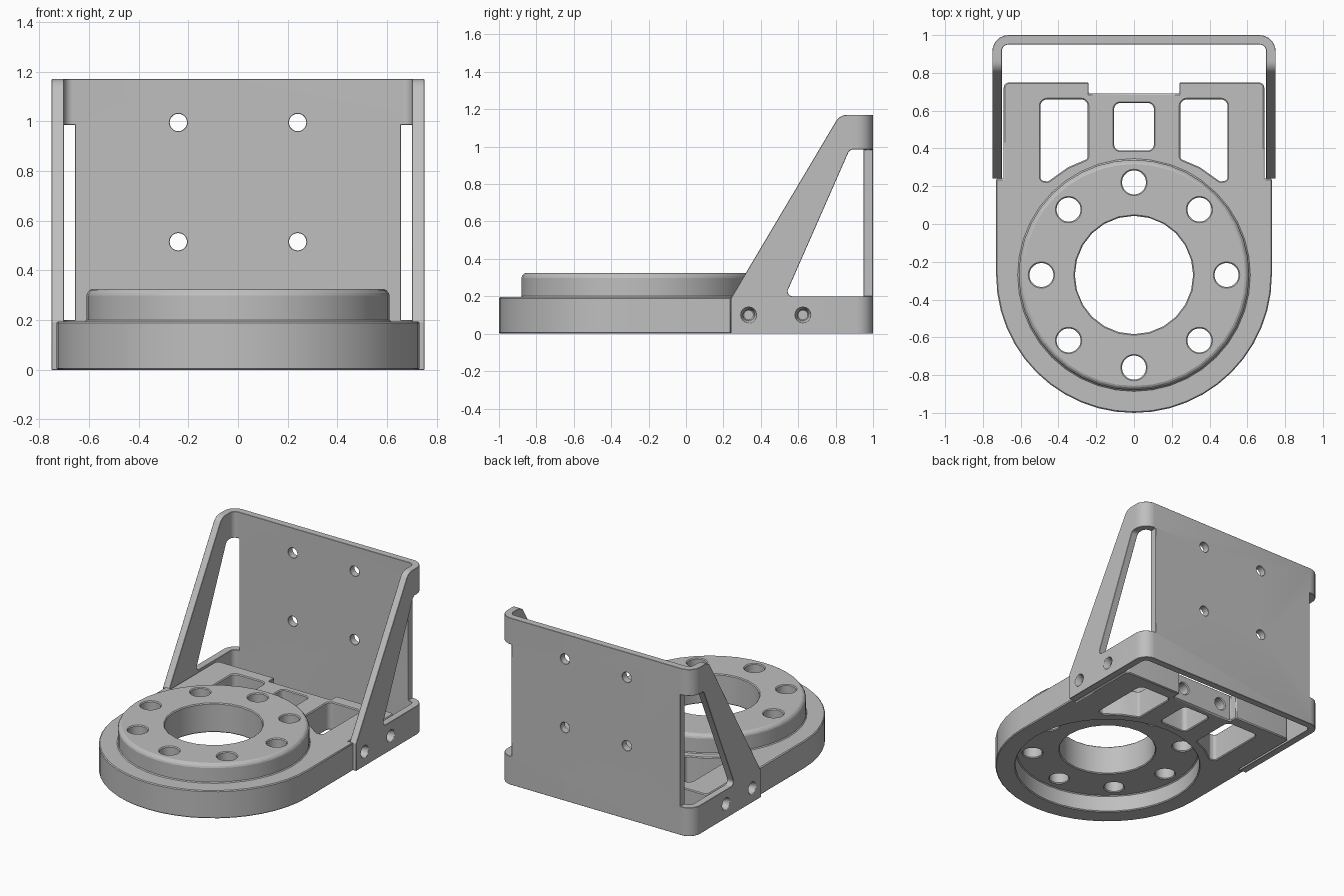
import bpy, bmesh, math
from mathutils import Vector

if "Cube" in bpy.data.objects:
    bpy.data.objects.remove(bpy.data.objects["Cube"])

grey = bpy.data.materials.new("plain_grey")
grey.use_nodes = True
grey.diffuse_color = (0.52, 0.52, 0.52, 1)
grey.node_tree.nodes["Principled BSDF"].inputs["Base Color"].default_value = grey.diffuse_color


def rounded(points, steps=5):
    """Polygon from (u, v, corner radius) entries."""
    out = []
    for i, (u, v, r) in enumerate(points):
        p = Vector((u, v))
        if r == 0:
            out.append(p)
            continue
        a = (Vector(points[i - 1][:2]) - p).normalized()
        b = (Vector(points[(i + 1) % len(points)][:2]) - p).normalized()
        half = a.angle(b) / 2
        centre = p + (a + b).normalized() * r / math.sin(half)
        start = p + a * r / math.tan(half) - centre
        end = p + b * r / math.tan(half) - centre
        for k in range(steps + 1):
            t = k / steps
            out.append(centre + (start * (1 - t) + end * t).normalized() * r)
    return out


def arc(u, v, r, a0=0, a1=360, n=24):
    count = n if a1 - a0 == 360 else n + 1
    angles = [math.radians(a0 + (a1 - a0) * k / n) for k in range(count)]
    return [Vector((u + r * math.cos(t), v + r * math.sin(t))) for t in angles]


def loft(name, axis, *sections):
    """Solid through (offset, outline) sections along an axis."""
    place = {"x": lambda p, w: (w, p.x, p.y),
             "y": lambda p, w: (p.x, w, p.y),
             "z": lambda p, w: (p.x, p.y, w)}[axis]
    bm = bmesh.new()
    rings = [[bm.verts.new(place(p, w)) for p in pts] for w, pts in sections]
    n = len(rings[0])
    for lo, hi in zip(rings, rings[1:]):
        for i in range(n):
            j = (i + 1) % n
            bm.faces.new((lo[i], lo[j], hi[j], hi[i]))
    bm.faces.new(rings[0])
    bm.faces.new(rings[-1])
    bmesh.ops.recalc_face_normals(bm, faces=bm.faces)
    mesh = bpy.data.meshes.new(name)
    bm.to_mesh(mesh)
    bm.free()
    mesh.materials.append(grey)
    obj = bpy.data.objects.new(name, mesh)
    bpy.context.collection.objects.link(obj)
    return obj


def prism(name, axis, pts, a, b):
    return loft(name, axis, (a, pts), (b, pts))


def combine(obj, tool, operation="DIFFERENCE"):
    mod = obj.modifiers.new("combine", "BOOLEAN")
    mod.operation, mod.solver, mod.object = operation, "EXACT", tool
    bpy.context.view_layer.update()
    deps = bpy.context.evaluated_depsgraph_get()
    mesh = bpy.data.meshes.new_from_object(obj.evaluated_get(deps))
    obj.modifiers.clear()
    obj.data = mesh
    bpy.data.objects.remove(tool)


def finish(obj, width):
    bevel = obj.modifiers.new("soft_edges", "BEVEL")
    bevel.width, bevel.segments = width, 1
    bevel.limit_method, bevel.angle_limit = "ANGLE", math.radians(40)
    bpy.ops.object.select_all(action="DESELECT")
    obj.select_set(True)
    bpy.context.view_layer.objects.active = obj
    bpy.ops.object.shade_smooth_by_angle(angle=math.radians(25))


CY = -0.27  # centre of the round flange

# Base plate: half-round front, stepped sides, notched rear
rear = rounded([(0.73, 0.24, 0), (0.69, 0.24, 0), (0.69, 0.75, 0.03), (0.24, 0.75, 0),
                (0.24, 0.69, 0), (-0.24, 0.69, 0), (-0.24, 0.75, 0), (-0.69, 0.75, 0.03),
                (-0.69, 0.24, 0), (-0.73, 0.24, 0)])
base = prism("flange_base", "z", arc(0, CY, 0.73, 180, 360, 24) + rear, 0, 0.195)

# Raised ring with chamfered rim, and matching recess underneath
ring = loft("ring", "z", (0.15, arc(0, CY, 0.61, n=40)), (0.305, arc(0, CY, 0.61, n=40)),
            (0.325, arc(0, CY, 0.593, n=40)))
combine(base, ring, "UNION")
combine(base, prism("recess", "z", arc(0, CY, 0.6, n=40), -0.1, 0.12))

# Centre bore and bolt circle
combine(base, prism("bore", "z", arc(0, CY, 0.313, n=24), -0.2, 0.5))
for k in range(8):
    t = k * math.pi / 4
    hole = arc(0.49 * math.cos(t), CY + 0.49 * math.sin(t), 0.064, n=20)
    combine(base, prism("bolt_hole", "z", hole, -0.2, 0.5))

# Weight-saving windows
middle = rounded([(-0.105, 0.39, 0.03), (0.105, 0.39, 0.03),
                  (0.105, 0.64, 0.03), (-0.105, 0.64, 0.03)])
combine(base, prism("middle_window", "z", middle, -0.2, 0.5))
for side in (1, -1):
    shape = rounded([(0.495, 0.23, 0.02), (0.495, 0.66, 0.035), (0.245, 0.66, 0.035),
                     (0.245, 0.345, 0.02), (0.35, 0.30, 0), (0.455, 0.225, 0.02)])
    shape = [Vector((side * p.x, p.y)) for p in shape]
    combine(base, prism("side_window", "z", shape, -0.2, 0.5))
    # Blind screw holes in the rear and side faces
    combine(base, prism("rear_hole", "y", arc(side * 0.155, 0.1, 0.04, n=16), 0.55, 0.8))
    for y in (0.335, 0.625):
        combine(base, prism("side_hole", "x", arc(y, 0.1, 0.032, n=16), side * 0.62, side * 0.8))
finish(base, 0.006)

# Bracket: U-shaped wall trimmed to a sloping side profile
wall = rounded([(-0.75, 0.1, 0), (-0.70, 0.1, 0), (-0.70, 0.95, 0.035), (0.70, 0.95, 0.035),
                (0.70, 0.1, 0), (0.75, 0.1, 0), (0.75, 1.0, 0.085), (-0.75, 1.0, 0.085)])
bracket = prism("mounting_bracket", "z", wall, 0, 1.17)
profile = rounded([(0.24, -0.1, 0), (1.2, -0.1, 0), (1.2, 1.3, 0), (1.0, 1.3, 0),
                   (1.0, 1.17, 0), (0.822, 1.17, 0.07), (0.24, 0.19, 0)])
combine(bracket, prism("slope", "x", profile, -1, 1), "INTERSECT")

# Triangular side openings that also cut through the rear corners
opening = rounded([(0.53, 0.2, 0.025), (1.2, 0.2, 0), (1.2, 0.985, 0), (0.875, 0.985, 0.03)])
for side in (1, -1):
    combine(bracket, prism("opening", "x", opening, side * 0.655, side * 1.0))
    # Countersunk side holes
    for y in (0.335, 0.625):
        sink = loft("sink", "x", (side * 0.68, arc(y, 0.1, 0.03, n=16)),
                    (side * 0.715, arc(y, 0.1, 0.03, n=16)),
                    (side * 0.76, arc(y, 0.1, 0.048, n=16)))
        combine(bracket, sink)
    # Rear plate holes
    for z in (0.515, 0.995):
        combine(bracket, prism("plate_hole", "y", arc(side * 0.24, z, 0.035, n=20), 0.9, 1.1))
finish(bracket, 0.006)
